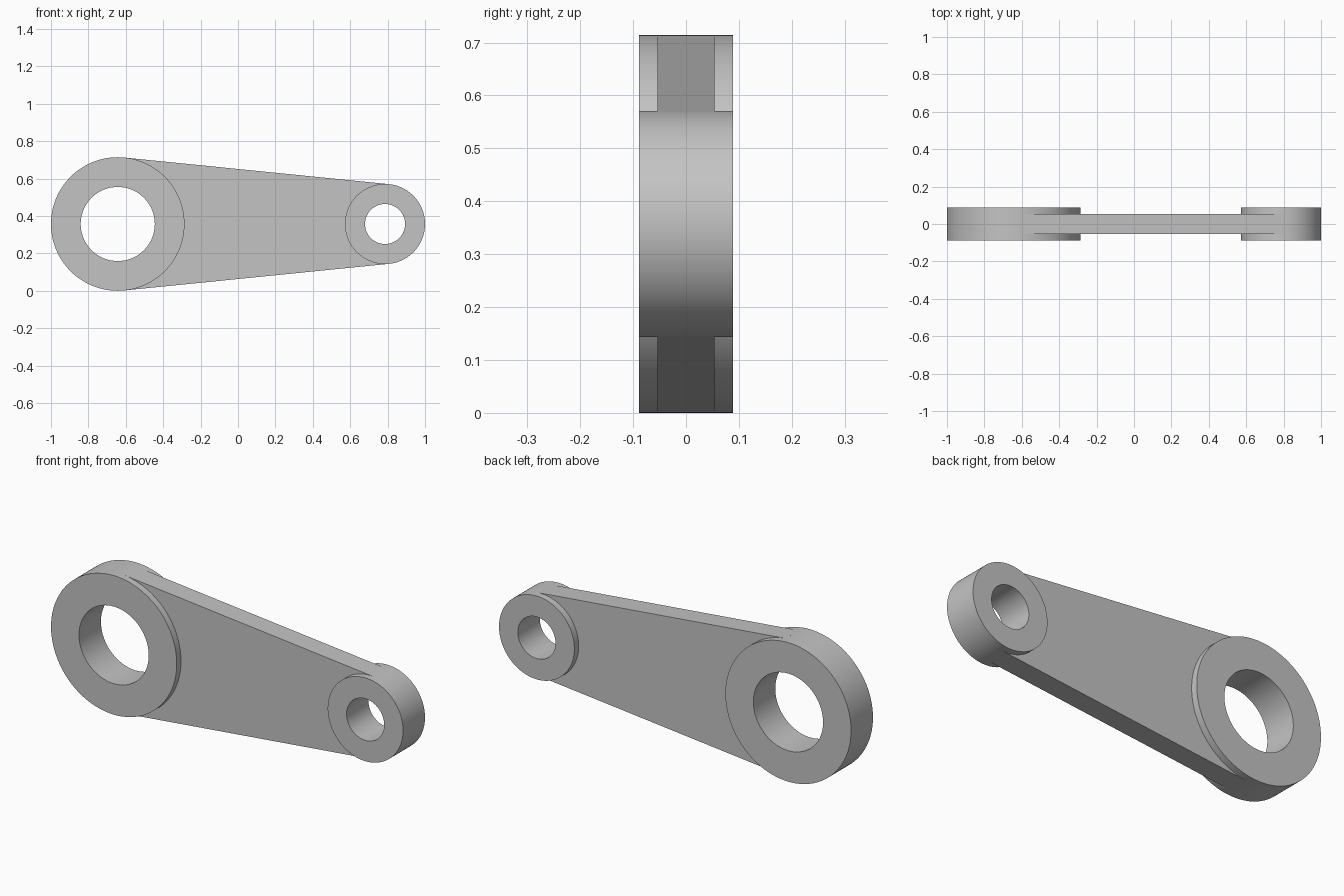
import bpy
import bmesh
from math import asin, cos, sin, pi, radians

default_cube = bpy.data.objects.get("Cube")
if default_cube:
    bpy.data.objects.remove(default_cube, do_unlink=True)

grey = bpy.data.materials.new("light grey")
grey.use_nodes = True
COLOUR = (0.55, 0.55, 0.55, 1)
grey.diffuse_color = COLOUR
grey.node_tree.nodes["Principled BSDF"].inputs["Base Color"].default_value = COLOUR

# Main dimensions
BIG_X, BIG_R, BIG_HOLE = -0.643, 0.357, 0.198
SMALL_X, SMALL_R, SMALL_HOLE = 0.786, 0.214, 0.107
AXIS_Z = BIG_R
BOSS_HALF, WEB_HALF = 0.089, 0.054
SEGMENTS = 128


def finish(bm, name):
    bmesh.ops.recalc_face_normals(bm, faces=bm.faces)
    mesh = bpy.data.meshes.new(name)
    bm.to_mesh(mesh)
    bm.free()
    mesh.materials.append(grey)
    obj = bpy.data.objects.new(name, mesh)
    bpy.context.collection.objects.link(obj)
    bpy.ops.object.select_all(action="DESELECT")
    obj.select_set(True)
    bpy.context.view_layer.objects.active = obj
    bpy.ops.object.shade_smooth_by_angle(angle=radians(30))


def polar(x, radius, angle):
    return x + radius * cos(angle), AXIS_Z + radius * sin(angle)


def boss(name, x, radius, hole):
    """Ring with a rectangular section, its axis along y."""
    bm = bmesh.new()
    section = [(radius, -BOSS_HALF), (radius, BOSS_HALF),
               (hole, BOSS_HALF), (hole, -BOSS_HALF)]
    rings = []
    for i in range(SEGMENTS):
        ring = []
        for r, y in section:
            px, pz = polar(x, r, 2 * pi * i / SEGMENTS)
            ring.append(bm.verts.new((px, y, pz)))
        rings.append(ring)
    for i, ring in enumerate(rings):
        after = rings[(i + 1) % SEGMENTS]
        for k in range(4):
            n = (k + 1) % 4
            bm.faces.new((ring[k], ring[n], after[n], after[k]))
    finish(bm, name)


def inner_arc(x, radius, start, end, steps=32):
    return [polar(x, radius, start + (end - start) * i / steps) for i in range(steps + 1)]


# Bored end bosses
boss("large_boss", BIG_X, BIG_R, BIG_HOLE)
boss("small_boss", SMALL_X, SMALL_R, SMALL_HOLE)

# Thin tapered web, tangent to both bosses, ending inside the ring walls
tangent = pi / 2 - asin((BIG_R - SMALL_R) / (SMALL_X - BIG_X))
outline = [polar(BIG_X, BIG_R, -tangent)]
outline += inner_arc(BIG_X, (BIG_R + BIG_HOLE) / 2, -tangent, tangent)
outline += [polar(BIG_X, BIG_R, tangent), polar(SMALL_X, SMALL_R, tangent)]
outline += inner_arc(SMALL_X, (SMALL_R + SMALL_HOLE) / 2, tangent, 2 * pi - tangent)
outline += [polar(SMALL_X, SMALL_R, -tangent)]

web = bmesh.new()
front = web.faces.new([web.verts.new((x, -WEB_HALF, z)) for x, z in outline])
extruded = bmesh.ops.extrude_face_region(web, geom=[front], use_keep_orig=True)
moved = [v for v in extruded["geom"] if isinstance(v, bmesh.types.BMVert)]
bmesh.ops.translate(web, verts=moved, vec=(0, 2 * WEB_HALF, 0))
finish(web, "connecting_web")
